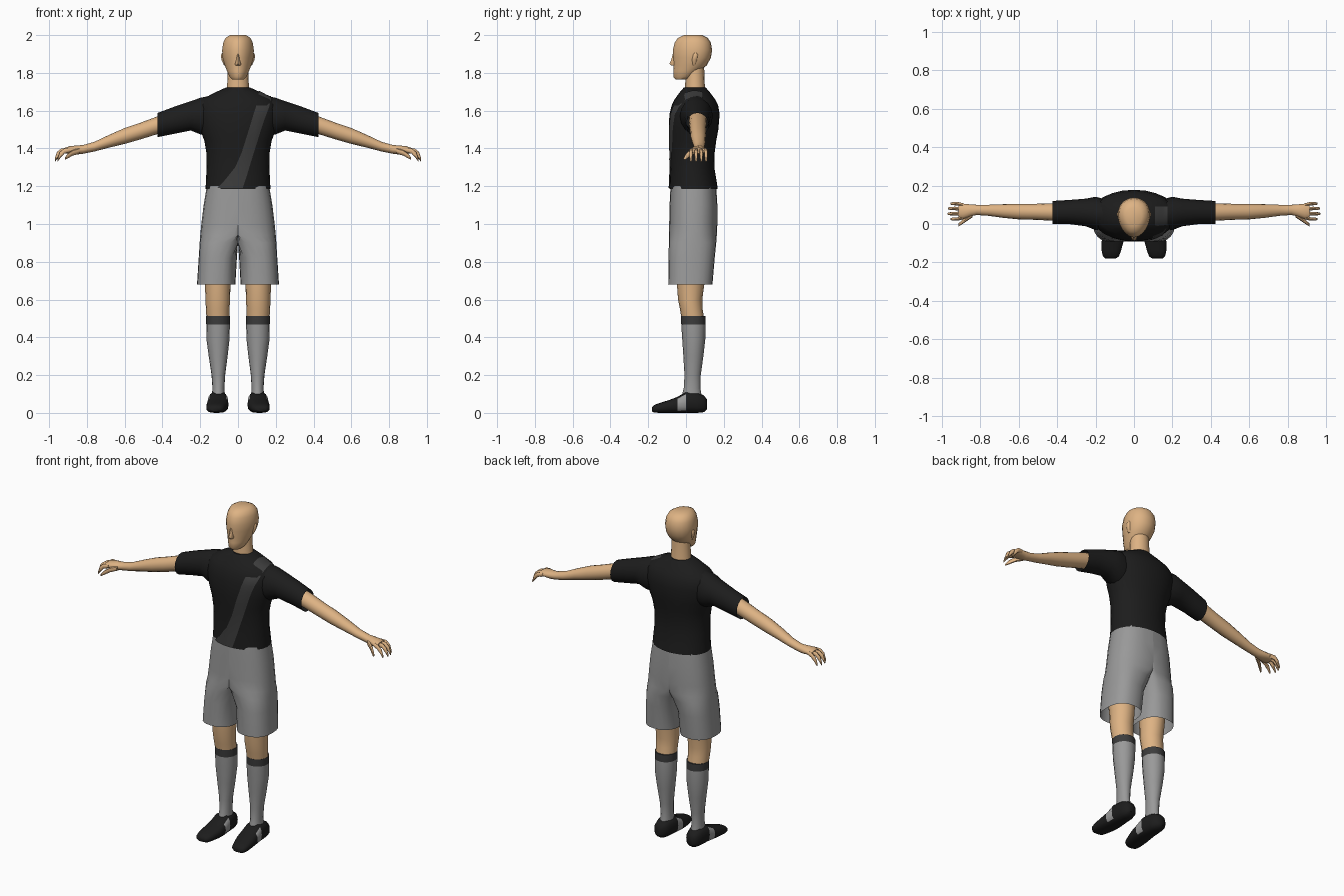
import bpy, bmesh, math
from mathutils import Vector
from mathutils.bvhtree import BVHTree


def material(name, rgb):
    m = bpy.data.materials.new(name)
    m.diffuse_color = (*rgb, 1)
    return m


SKIN = material("skin", (0.73, 0.45, 0.23))
BLACK = material("black cloth", (0.012, 0.012, 0.012))
DARK = material("dark grey trim", (0.045, 0.045, 0.045))
GREY = material("grey cloth", (0.32, 0.32, 0.32))


def finish(bm, name, mats, angle=45):
    mesh = bpy.data.meshes.new(name)
    bm.to_mesh(mesh)
    bm.free()
    obj = bpy.data.objects.new(name, mesh)
    bpy.context.collection.objects.link(obj)
    for m in mats:
        mesh.materials.append(m)
    bpy.ops.object.select_all(action='DESELECT')
    obj.select_set(True)
    bpy.context.view_layer.objects.active = obj
    bpy.ops.object.shade_smooth_by_angle(angle=math.radians(angle))
    return obj


def loft(name, axis, rings, mats, n=16, power=2.0, caps=(True, True),
         side=1, clamp=False, taper=0.0, rule=None):
    """Skin over rings (position, a0, a1, b0, b1) set across one axis."""
    bm = bmesh.new()
    rows = []
    for p, a0, a1, b0, b1 in rings:
        row = []
        for i in range(n):
            t = 2 * math.pi * i / n
            c, s = math.cos(t), math.sin(t)
            c = math.copysign(abs(c) ** (2 / power), c)
            s = math.copysign(abs(s) ** (2 / power), s)
            a = (a0 + a1) / 2 + (a1 - a0) / 2 * c * (1 + taper * s)
            b = (b0 + b1) / 2 + (b1 - b0) / 2 * s
            if clamp:
                a = max(a, 0.0)
            co = {'x': (p, a, b), 'y': (a, p, b), 'z': (a, b, p)}[axis]
            row.append(bm.verts.new((co[0] * side, co[1], co[2])))
        rows.append(row)
    for r, q in zip(rows, rows[1:]):
        for i in range(n):
            j = (i + 1) % n
            bm.faces.new((r[i], r[j], q[j], q[i]))
    for on, row in zip(caps, (rows[0], rows[-1])):
        if on:
            bm.faces.new(row)
    bmesh.ops.recalc_face_normals(bm, faces=bm.faces)
    if clamp:  # drop the hidden wall between the two halves
        wall = [f for f in bm.faces if all(abs(v.co.x) < 1e-5 for v in f.verts)]
        bmesh.ops.delete(bm, geom=wall, context='FACES')
    if rule:
        for f in bm.faces:
            f.material_index = rule(f.calc_center_median(), f.normal)
    return finish(bm, name, mats)


def ball(name, centre, size, mat):
    bm = bmesh.new()
    bmesh.ops.create_uvsphere(bm, u_segments=10, v_segments=8, radius=1)
    for v in bm.verts:
        v.co = Vector(centre) + Vector(a * b for a, b in zip(v.co, size))
    return finish(bm, name, [mat])


# Head and neck
loft("head", 'z', [
    (1.765, -.030, .030, -.055, .005), (1.778, -.044, .044, -.067, .040),
    (1.81, -.058, .058, -.066, .075), (1.84, -.070, .070, -.066, .110),
    (1.88, -.081, .081, -.068, .132), (1.92, -.084, .084, -.070, .138),
    (1.96, -.078, .078, -.060, .132), (1.985, -.066, .066, -.043, .115),
    (2.0, -.042, .042, -.010, .085)], [SKIN], n=20, taper=.15)
loft("neck", 'z', [(1.66, -.07, .07, -.01, .11), (1.72, -.058, .058, -.005, .10),
                   (1.86, -.052, .052, .0, .095)], [SKIN])
loft("nose", 'z', [(1.838, -.014, .014, -.078, -.04), (1.848, -.016, .016, -.088, -.04),
                   (1.87, -.010, .010, -.078, -.04), (1.90, -.007, .007, -.070, -.04)],
     [SKIN], n=8)

# Shirt body
torso = loft("shirt_body", 'z', [
    (1.185, -.172, .172, -.088, .168), (1.22, -.170, .170, -.086, .163),
    (1.30, -.166, .166, -.083, .150), (1.38, -.168, .168, -.085, .152),
    (1.44, -.178, .178, -.089, .160), (1.50, -.200, .200, -.091, .171),
    (1.58, -.218, .218, -.088, .178), (1.63, -.210, .210, -.075, .170),
    (1.66, -.190, .190, -.060, .154), (1.695, -.125, .125, -.035, .128),
    (1.722, -.065, .065, -.012, .105)], [BLACK], n=24, power=2.1, caps=(False, True))
shirt = [torso]

for side, tag in ((1, "left"), (-1, "right")):
    loft(f"{tag}_ear", 'z', [(1.84, .060, .074, .035, .05), (1.87, .062, .088, .03, .06),
                             (1.895, .065, .090, .035, .065), (1.905, .07, .084, .04, .06)],
         [SKIN], n=8, side=side)

    # Sleeve, arm and hand
    shirt.append(loft(f"{tag}_sleeve", 'x', [
        (.12, -.02, .12, 1.46, 1.685), (.20, -.032, .142, 1.475, 1.668),
        (.25, -.012, .132, 1.495, 1.650), (.34, 0, .125, 1.477, 1.620),
        (.425, 0, .12, 1.46, 1.588)], [BLACK], side=side, caps=(False, False)))
    loft(f"{tag}_arm", 'x', [
        (.30, .015, .11, 1.505, 1.60), (.42, .017, .108, 1.478, 1.572),
        (.52, .022, .105, 1.447, 1.535), (.60, .024, .105, 1.424, 1.508),
        (.68, .032, .103, 1.405, 1.473), (.76, .043, .10, 1.384, 1.435),
        (.82, .047, .10, 1.372, 1.418), (.85, .04, .102, 1.368, 1.416),
        (.89, .026, .106, 1.373, 1.412), (.915, .03, .104, 1.372, 1.404)],
        [SKIN], side=side)
    for k, (y, reach) in enumerate(((.034, .955), (.056, .97), (.078, .968), (.098, .955))):
        spread = (y - .066) * .25
        loft(f"{tag}_finger_{k + 1}", 'x', [
            (.89, y - .010, y + .010, 1.380, 1.404),
            (reach - .035, y + spread - .009, y + spread + .009, 1.372, 1.400),
            (reach - .012, y + spread - .008, y + spread + .008, 1.346, 1.382),
            (reach, y + spread - .005, y + spread + .005, 1.330, 1.348)],
            [SKIN], n=8, side=side)
    loft(f"{tag}_thumb", 'x', [
        (.84, .035, .065, 1.372, 1.402), (.875, .012, .040, 1.362, 1.392),
        (.90, -.005, .016, 1.348, 1.374), (.915, -.013, .002, 1.340, 1.354)],
        [SKIN], n=8, side=side)

    # Shorts, one half each side
    loft(f"{tag}_shorts_half", 'z', [
        (1.20, -.165, .165, -.082, .160), (1.10, -.182, .182, -.087, .166),
        (1.00, -.194, .194, -.089, .166), (.94, -.16, .200, -.090, .163),
        (.90, -.04, .203, -.091, .160), (.82, .006, .208, -.092, .152),
        (.68, .014, .217, -.094, .140)], [GREY], n=24, power=2.4,
        side=side, clamp=True, caps=(False, False))

    # Leg, sock and sock band
    loft(f"{tag}_leg", 'z', [
        (.85, .035, .19, -.06, .11), (.68, .040, .175, -.048, .097),
        (.60, .042, .172, -.042, .086), (.55, .045, .170, -.032, .088),
        (.49, .046, .166, -.022, .098)], [SKIN], side=side)
    loft(f"{tag}_sock", 'z', [
        (.512, .043, .169, -.027, .103), (.468, .043, .168, -.025, .104),
        (.39, .045, .167, -.020, .102), (.30, .055, .155, -.014, .092),
        (.20, .068, .140, -.008, .078), (.13, .072, .135, -.012, .076),
        (.08, .068, .140, -.025, .085)], [GREY, DARK], side=side,
        rule=lambda c, n: int(c.z > .468))

    # Shoe with a pale flash on each flank
    loft(f"{tag}_shoe", 'y', [
        (.112, .090, .128, .020, .070), (.095, .068, .146, .004, .092),
        (.06, .058, .154, 0, .108), (.0, .052, .160, 0, .112),
        (-.045, .050, .164, 0, .085), (-.09, .054, .168, 0, .068),
        (-.14, .068, .168, 0, .052), (-.168, .078, .162, .002, .042),
        (-.18, .095, .148, .008, .030)], [BLACK, GREY], power=2.6, side=side,
        rule=lambda c, n: int(abs(n.x) > .6 and -.045 < c.y < 0 and c.z < .085))

# Diagonal sash laid on the chest and over one shoulder
trees = [BVHTree.FromPolygons([v.co for v in o.data.vertices],
                              [p.vertices for p in o.data.polygons]) for o in shirt]


def lay(origin, direction):
    hits = [h for h in (t.ray_cast(origin, direction) for t in trees) if h[0]]
    return min(hits, key=lambda h: h[3])[0] - direction * .005


front = [(1.19, -.11, .025), (1.22, -.08, .035), (1.25, -.055, .045), (1.30, -.015, .06),
         (1.34, .003, .072), (1.38, .02, .085), (1.42, .033, .097), (1.46, .045, .11),
         (1.50, .058, .122), (1.54, .07, .135), (1.58, .082, .15), (1.62, .095, .165)]
bm = bmesh.new()
rows = []
for z, x0, x1 in front:
    rows.append([lay(Vector((x0 + (x1 - x0) * i / 6, -1, z)), Vector((0, 1, 0)))
                 for i in range(7)])
for y in (0, .03, .06, .09):
    rows.append([lay(Vector((.11 + .065 * i / 6, y, 3)), Vector((0, 0, -1)))
                 for i in range(7)])
rows = [[bm.verts.new(p) for p in row] for row in rows]
for r, q in zip(rows, rows[1:]):
    for i in range(6):
        bm.faces.new((r[i], r[i + 1], q[i + 1], q[i]))
finish(bm, "shirt_sash", [DARK], 60)
